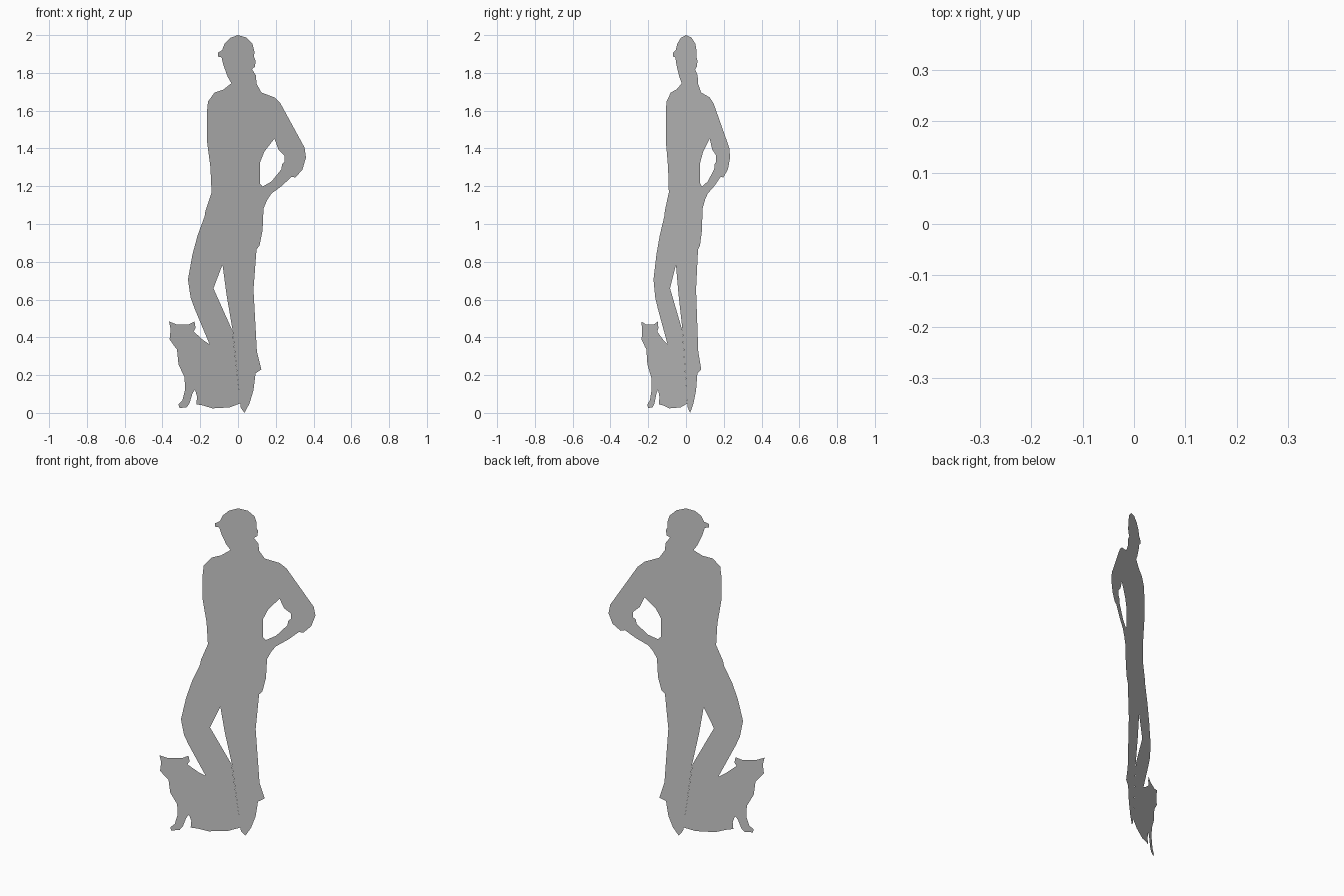
import bpy, bmesh
from math import radians, cos, sin
from mathutils import Vector

ANGLE = radians(33)          # the flat cut-out stands turned about z
SLOPE = sin(ANGLE) / cos(ANGLE)
FACING = Vector((sin(ANGLE), -cos(ANGLE), 0))


def cutout(name, *loops):
    """Flat sheet from (x, z) outlines; inner loops become openings."""
    bm = bmesh.new()
    for loop in loops:
        vs = [bm.verts.new((x, x * SLOPE, z)) for x, z in loop]
        for a, b in zip(vs, vs[1:] + vs[:1]):
            bm.edges.new((a, b))
    bmesh.ops.triangle_fill(bm, use_beauty=True, use_dissolve=False,
                            edges=bm.edges[:], normal=FACING)
    for f in bm.faces:
        f.normal_update()
        if f.normal.dot(FACING) < 0:
            f.normal_flip()
    mesh = bpy.data.meshes.new(name)
    bm.to_mesh(mesh)
    bm.free()
    obj = bpy.data.objects.new(name, mesh)
    bpy.context.collection.objects.link(obj)
    return obj


# Head with peaked cap, from front of neck over the top to the nape
head = [(-.035, 1.745), (-.055, 1.78), (-.077, 1.84), (-.087, 1.882),
        (-.106, 1.886), (-.106, 1.907), (-.084, 1.92), (-.071, 1.955),
        (-.042, 1.985), (0, 2.0), (.045, 1.987), (.077, 1.953),
        (.087, 1.912), (.085, 1.885), (.093, 1.865), (.09, 1.833),
        (.074, 1.82), (.095, 1.786), (.098, 1.743)]

# Shoulder and bent arm down to the hand on the hip
arm = [(.124, 1.696), (.193, 1.67), (.225, 1.638), (.352, 1.405),
       (.36, 1.352), (.341, 1.288), (.304, 1.246), (.283, 1.25),
       (.235, 1.204), (.177, 1.161)]

# Hip, standing leg and shoe
standing_leg = [(.156, 1.13), (.135, 1.082), (.13, .966), (.114, .886),
                (.098, .865), (.082, .653), (.1, .325), (.124, .23),
                (.093, .21), (.082, .12), (.061, .05), (.034, 0),
                (.013, .03), (.012, .05), (-.029, .44)]

# Gap between the legs, then up the bent leg
bent_leg = [(-.061, .627), (-.082, .785), (-.13, .659), (-.031, .438),
            (-.15, .362), (-.23, .553), (-.251, .611), (-.265, .706),
            (-.241, .839), (-.214, .939), (-.177, 1.04), (-.172, 1.071)]

# Chest side up to the near shoulder
chest = [(-.14, 1.167), (-.146, 1.3), (-.164, 1.437), (-.164, 1.595),
         (-.159, 1.648), (-.124, 1.696), (-.077, 1.712)]

# Opening between arm and waist
arm_gap = [(.193, 1.452), (.214, 1.394), (.246, 1.362), (.246, 1.33),
           (.233, 1.316), (.23, 1.29), (.177, 1.225), (.13, 1.198),
           (.116, 1.214), (.116, 1.325), (.14, 1.384)]

cutout("standing_figure", head + arm + standing_leg + bent_leg + chest, arm_gap)

# Sitting cat: back, ears, face, chest, front paw, belly, seam to the leg
cat = [(-.15, .362), (-.183, .384), (-.235, .431), (-.225, .45),
       (-.23, .484), (-.262, .468), (-.325, .468), (-.365, .484),
       (-.357, .442), (-.362, .389), (-.336, .352), (-.323, .336),
       (-.315, .257), (-.283, .188), (-.28, .124), (-.294, .066),
       (-.315, .045), (-.31, .026), (-.272, .029), (-.257, .05),
       (-.241, .103), (-.228, .124), (-.217, .087), (-.22, .045),
       (-.188, .04), (-.135, .024), (-.045, .029), (.012, .05),
       (-.03, .439)]
cutout("sitting_cat", cat)
